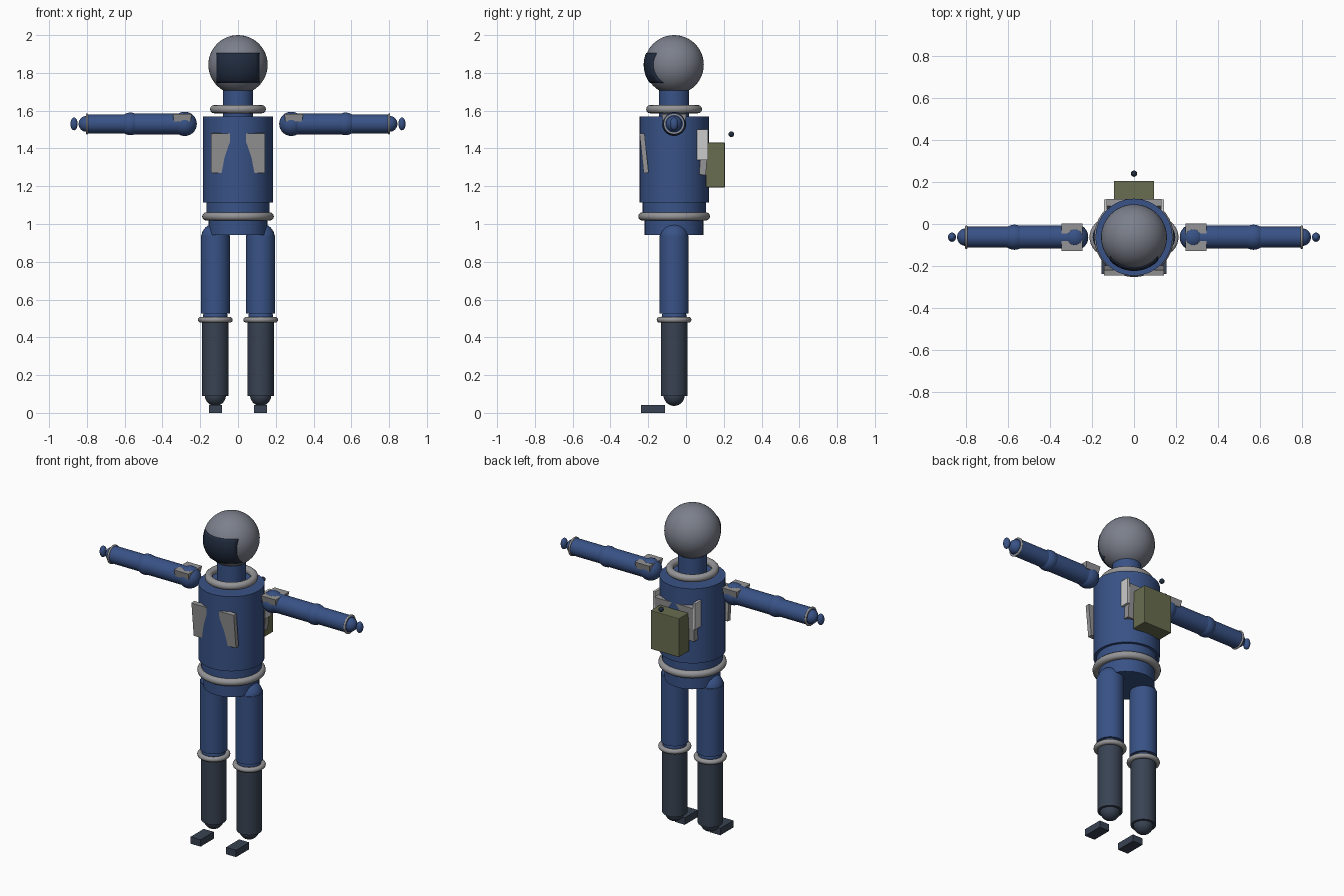
import bpy, bmesh
from math import radians, sqrt, pi

if "Cube" in bpy.data.objects:
    bpy.data.objects.remove(bpy.data.objects["Cube"])

CY = -0.063  # body axis in y


def mat(name, r, g, b):
    m = bpy.data.materials.new(name)
    m.diffuse_color = (r, g, b, 1)
    m.use_nodes = True
    m.node_tree.nodes["Principled BSDF"].inputs["Base Color"].default_value = m.diffuse_color
    return m


BLUE = mat("blue_fabric", 0.04, 0.085, 0.24)
SLATE = mat("slate_fabric", 0.04, 0.055, 0.085)
DARK = mat("dark_visor", 0.015, 0.025, 0.05)
HELM = mat("helmet_grey", 0.2, 0.215, 0.26)
GREY = mat("metal_grey", 0.3, 0.3, 0.31)
OLIVE = mat("olive_canvas", 0.14, 0.155, 0.08)


def finish(name, m, smooth=True):
    o = bpy.context.object
    o.name = name
    if m:
        o.data.materials.append(m)
    if smooth:
        bpy.ops.object.shade_smooth_by_angle(angle=radians(40))
    return o


def ball(name, loc, r, m, scale=(1, 1, 1), seg=32):
    bpy.ops.mesh.primitive_uv_sphere_add(segments=seg, ring_count=seg // 2, radius=r, location=loc)
    bpy.context.object.scale = scale
    return finish(name, m)


def tube(name, r, a, b, m, x=0.0, along_x=None):
    """Cylinder from a to b, upright at x, or along the x axis at height along_x."""
    mid = (a + b) / 2
    if along_x is None:
        loc, rot = (x, CY, mid), (0, 0, 0)
    else:
        loc, rot = (mid, CY, along_x), (0, pi / 2, 0)
    bpy.ops.mesh.primitive_cylinder_add(vertices=32, radius=r, depth=abs(b - a), location=loc, rotation=rot)
    return finish(name, m)


def ring(name, loc, major, minor, m=GREY, rot=(0, 0, 0)):
    bpy.ops.mesh.primitive_torus_add(major_segments=40, minor_segments=12, major_radius=major,
                                     minor_radius=minor, location=loc, rotation=rot)
    return finish(name, m)


def box(name, loc, size, m, tilt=0.0, bottom=None):
    """Box tilted about x; bottom scales its lower face in x and y."""
    bpy.ops.mesh.primitive_cube_add(size=1, location=loc, rotation=(radians(tilt), 0, 0))
    for v in bpy.context.object.data.vertices:
        k = bottom if bottom and v.co.z < 0 else 1
        v.co = (v.co.x * size[0] * k, v.co.y * size[1] * k, v.co.z * size[2])
    return finish(name, m, False)


# Helmet and visor (patch of a slightly larger sphere)
HZ = 1.843
ball("helmet", (0, CY, HZ), 0.157, HELM, seg=48)
bm = bmesh.new()
n, R = 12, 0.161
grid = []
for j in range(n + 1):
    z = -0.097 + 0.159 * j / n
    row = []
    for i in range(n + 1):
        x = -0.115 + 0.23 * i / n
        row.append(bm.verts.new((x, -sqrt(R * R - x * x - z * z), z)))
    grid.append(row)
for j in range(n):
    for i in range(n):
        bm.faces.new((grid[j][i], grid[j][i + 1], grid[j + 1][i + 1], grid[j + 1][i]))
me = bpy.data.meshes.new("visor")
bm.to_mesh(me)
bm.free()
visor = bpy.data.objects.new("visor", me)
visor.location = (0, CY, HZ)
bpy.context.collection.objects.link(visor)
bpy.context.view_layer.objects.active = visor
bpy.ops.object.select_all(action='DESELECT')
visor.select_set(True)
finish("visor", DARK)
thick = visor.modifiers.new("thickness", 'SOLIDIFY')
thick.thickness, thick.offset = 0.008, -1

# Neck, torso, waist
tube("neck", 0.08, 1.56, 1.72, BLUE)
ring("collar_ring", (0, CY, 1.608), 0.126, 0.022)
tube("torso", 0.184, 1.114, 1.57, BLUE)
tube("abdomen", 0.168, 1.04, 1.12, BLUE)
ring("waist_ring", (0, CY, 1.04), 0.168, 0.022)
tube("pelvis", 0.156, 0.943, 1.045, BLUE)

# Back plate, backpack, antenna tip
box("back_plate", (0, 0.095, 1.365), (0.26, 0.035, 0.21), GREY, -4)
pack = box("backpack", (0, 0.156, 1.312), (0.192, 0.1, 0.237), OLIVE)
bev = pack.modifiers.new("soft_edges", 'BEVEL')
bev.width, bev.segments = 0.004, 2
ball("antenna_tip", (0, 0.24, 1.475), 0.015, DARK, seg=16)

for s, side in ((-1, "right"), (1, "left")):
    # Chest plates and side plates of the pack
    box(side + "_chest_plate", (s * 0.093, -0.222, 1.375), (0.1, 0.026, 0.21), GREY, 6)
    box(side + "_pack_side_plate", (s * 0.136, 0.087, 1.42), (0.014, 0.058, 0.16), None)

    # Arm
    az = 1.53
    ball(side + "_shoulder", (s * 0.282, CY, az), 0.064, BLUE)
    box(side + "_shoulder_pad", (s * 0.295, CY, 1.562), (0.1, 0.132, 0.04), GREY, bottom=0.88)
    tube(side + "_upper_arm", 0.055, s * 0.28, s * 0.57, BLUE, along_x=az)
    ball(side + "_elbow", (s * 0.57, CY, az), 0.06, BLUE)
    tube(side + "_forearm", 0.05, s * 0.57, s * 0.805, BLUE, along_x=az)
    ring(side + "_wrist_ring", (s * 0.8, CY, az), 0.05, 0.006, rot=(0, pi / 2, 0))
    ball(side + "_hand", (s * 0.802, CY, az), 0.042, BLUE)
    ball(side + "_fingertip", (s * 0.868, CY, az), 0.034, BLUE, (0.56, 0.65, 1), 24)

    # Leg
    lx = s * 0.12
    ball(side + "_hip", (lx, CY, 0.928), 0.075, BLUE)
    tube(side + "_thigh", 0.077, 0.525, 0.94, BLUE, lx)
    ball(side + "_knee", (lx, CY, 0.505), 0.066, BLUE)
    ring(side + "_knee_ring", (lx, CY, 0.493), 0.077, 0.015)
    tube(side + "_shin", 0.07, 0.09, 0.487, SLATE, lx)
    ball(side + "_ankle", (lx, CY, 0.093), 0.056, SLATE)
    box(side + "_boot", (lx, -0.175, 0.021), (0.068, 0.127, 0.042), SLATE)
